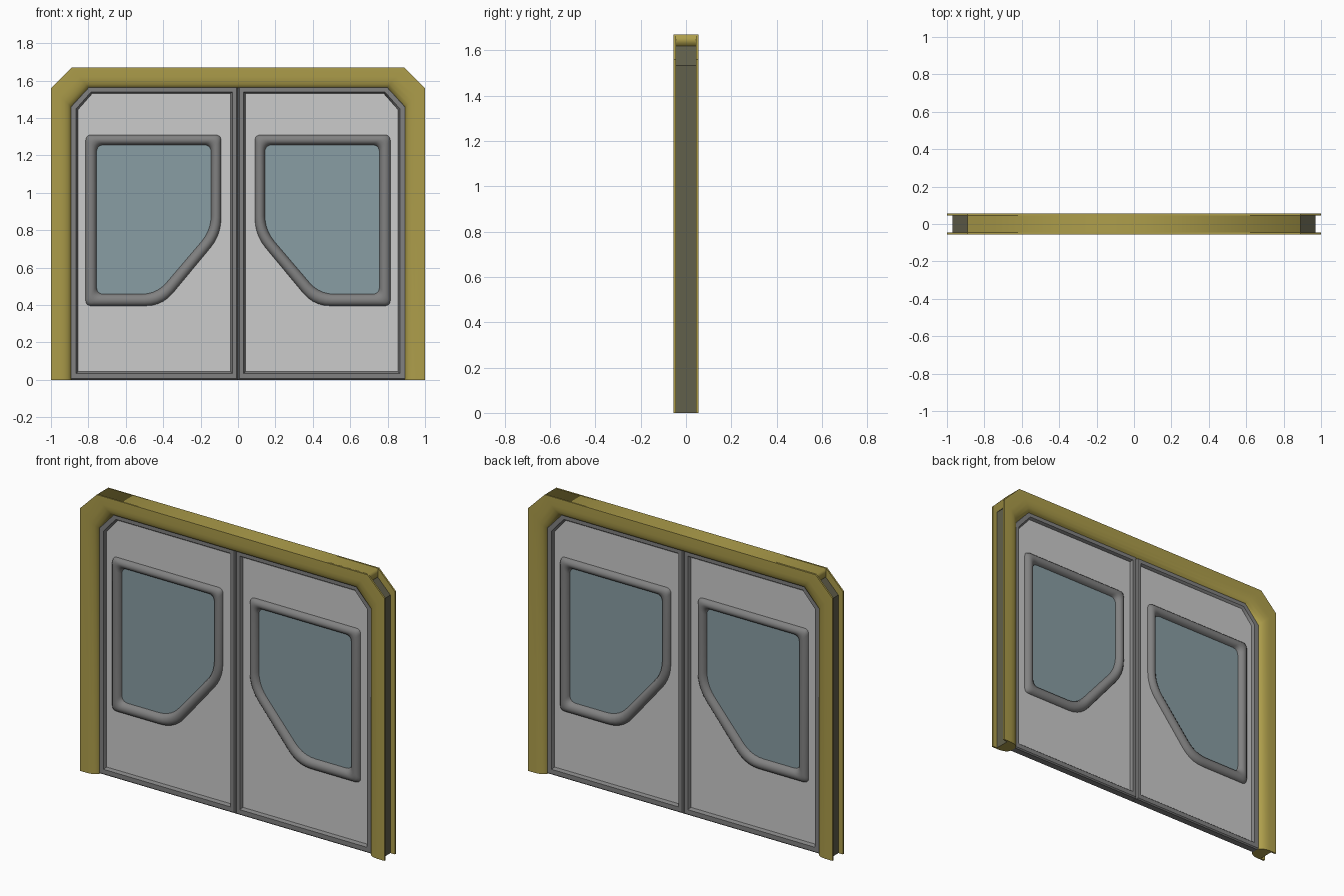
import bpy, bmesh
from mathutils import Vector

if "Cube" in bpy.data.objects:
    bpy.data.objects.remove(bpy.data.objects["Cube"])


def material(name, rgb):
    m = bpy.data.materials.new(name)
    m.diffuse_color = (*rgb, 1)
    m.use_nodes = True
    m.node_tree.nodes["Principled BSDF"].inputs["Base Color"].default_value = m.diffuse_color
    return m


GOLD = material("gold", (0.42, 0.34, 0.07))
DARK = material("dark_channel", (0.12, 0.115, 0.07))
GREY = material("mid_grey", (0.22, 0.22, 0.22))
PANEL = material("light_grey", (0.6, 0.6, 0.6))
GLASS = material("glass", (0.25, 0.34, 0.37))


def smooth(ob, angle=0.7):
    bpy.ops.object.select_all(action='DESELECT')
    ob.select_set(True)
    bpy.context.view_layer.objects.active = ob
    bpy.ops.object.shade_smooth_by_angle(angle=angle)


def lerp(a, b, t):
    return [(p[0] + (q[0] - p[0]) * t, p[1] + (q[1] - p[1]) * t) for p, q in zip(a, b)]


def rounded(pts, radii, seg=5):
    """Closed outline with its corners filleted."""
    out = []
    for i, r in enumerate(radii):
        p, a, b = Vector(pts[i]), Vector(pts[i - 1]), Vector(pts[(i + 1) % len(pts)])
        s, e = p + (a - p).normalized() * r, p + (b - p).normalized() * r
        for k in range(seg + 1):
            t = k / seg
            out.append(tuple(s * (1 - t) ** 2 + p * 2 * t * (1 - t) + e * t * t))
    return out


def both_sides(half):
    """Mirror a front half-profile (t, y) to the back."""
    return half + [(t, -y) for t, y in reversed(half)]


def loft(name, a, b, profile, mats, closed=True, side=1, dark=()):
    """Sweep a closed (t, y) profile between outline a (t=0) and outline b (t=1)."""
    bm = bmesh.new()
    rows = []
    for p, q in zip(a, b):
        rows.append([bm.verts.new((side * (p[0] + (q[0] - p[0]) * t), y, p[1] + (q[1] - p[1]) * t))
                     for t, y in profile])
    n, m = len(rows), len(profile)
    for i in range(n if closed else n - 1):
        r, s = rows[i], rows[(i + 1) % n]
        for j in range(m):
            k = (j + 1) % m
            f = bm.faces.new((r[j], r[k], s[k], s[j]))
            f.material_index = 1 if j in dark else 0
    if not closed:
        bm.faces.new(rows[0])
        bm.faces.new(rows[-1])
    bmesh.ops.recalc_face_normals(bm, faces=bm.faces)
    me = bpy.data.meshes.new(name)
    bm.to_mesh(me)
    bm.free()
    ob = bpy.data.objects.new(name, me)
    bpy.context.collection.objects.link(ob)
    for mt in mats:
        me.materials.append(mt)
    smooth(ob)
    return ob


def plate(name, outlines, half, mat, side=1):
    """Flat upright plate from outlines; further outlines cut holes."""
    cu = bpy.data.curves.new(name, 'CURVE')
    cu.dimensions = '2D'
    cu.fill_mode = 'BOTH'
    cu.extrude = half
    for pts in outlines:
        sp = cu.splines.new('POLY')
        sp.points.add(len(pts) - 1)
        for v, p in zip(sp.points, pts):
            v.co = (side * p[0], p[1], 0, 1)
        sp.use_cyclic_u = True
    cu.materials.append(mat)
    ob = bpy.data.objects.new(name, cu)
    bpy.context.collection.objects.link(ob)
    ob.rotation_euler.x = 1.5707963
    bpy.ops.object.select_all(action='DESELECT')
    ob.select_set(True)
    bpy.context.view_layer.objects.active = ob
    bpy.ops.object.convert(target='MESH')
    return ob


# Outer surround: rounded toward the doors, grooved on its outside
half_out = [(1, 0), (1, 1.56), (0.89, 1.67)]
half_in = [(0.89, 0), (0.89, 1.46), (0.795, 1.56)]
mirror = lambda h: h + [(-x, z) for x, z in reversed(h)]
prof = both_sides([(0.27, -0.045), (0, -0.045), (0, -0.055), (0.45, -0.055), (0.65, -0.052),
                   (0.82, -0.045), (0.94, -0.034), (1, -0.02)])
loft("door_surround", mirror(half_out), mirror(half_in), prof, [GOLD, DARK],
     closed=False, dark=(len(prof) - 1,))
# Solid strip closing the groove along the top
plate("top_cover", [[(-0.89, 1.62), (0.89, 1.62), (0.89, 1.67), (-0.89, 1.67)]], 0.05, GOLD)

# Door outlines, right-hand door (mirrored for the left)
rim_out = [(0.001, 0), (0.9, 0), (0.9, 1.46), (0.8, 1.57), (0.001, 1.57)]
rim_in = [(0.04, 0.045), (0.855, 0.045), (0.855, 1.445), (0.78, 1.53), (0.04, 1.53)]
win_out = rounded([(0.09, 1.31), (0.09, 0.775), (0.405, 0.395), (0.815, 0.395), (0.815, 1.31)],
                  [0.03, 0.09, 0.09, 0.03, 0.03])
win_in = rounded([(0.145, 1.255), (0.145, 0.80), (0.435, 0.46), (0.755, 0.46), (0.755, 1.255)],
                 [0.04, 0.08, 0.08, 0.04, 0.04])
rim_prof = both_sides([(0, -0.019), (0.15, -0.026), (0.75, -0.026), (1, -0.011)])
win_prof = both_sides([(0, -0.01), (0.06, -0.022), (0.22, -0.032), (0.45, -0.037),
                       (0.68, -0.034), (0.87, -0.025), (1, -0.006)])

for side, label in ((1, "right"), (-1, "left")):
    loft(label + "_door_rim", rim_out, rim_in, rim_prof, [GREY], side=side)
    plate(label + "_door_panel", [rim_in, lerp(win_out, win_in, 0.5)], 0.012, PANEL, side)
    loft(label + "_window_frame", win_out, win_in, win_prof, [GREY], side=side)
    plate(label + "_window_glass", [lerp(win_out, win_in, 0.6)], 0.009, GLASS, side)
